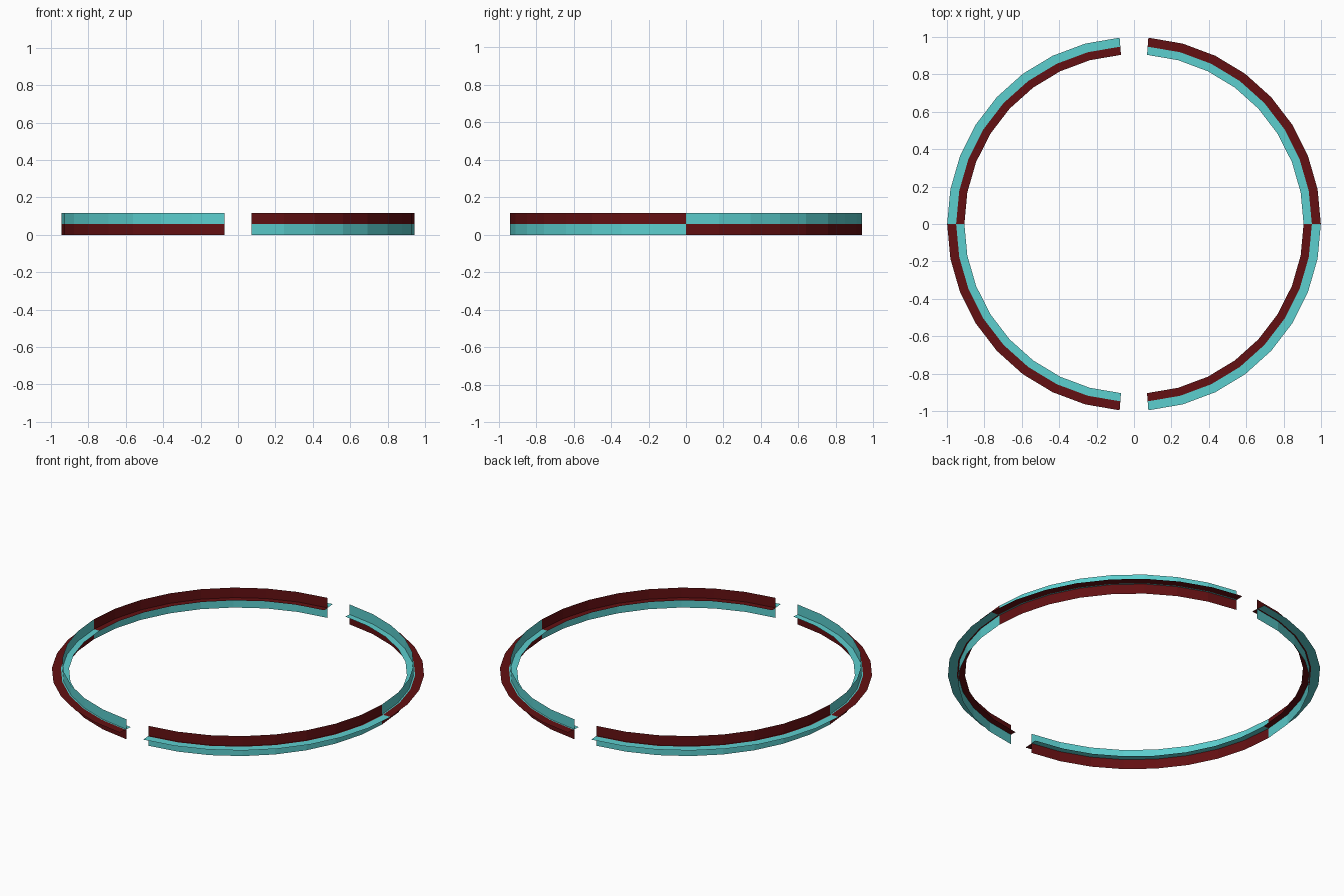
import bpy, bmesh, math

if "Cube" in bpy.data.objects:
    bpy.data.objects.remove(bpy.data.objects["Cube"])

R_IN, R_WALL, R_MID, R_OUT = 0.907, 0.943, 0.951, 0.999
H = 0.118
GAP = math.radians(4.4)   # half angle of the front and back openings
STEPS = 8                 # flat segments per quadrant


def material(name, rgb):
    m = bpy.data.materials.new(name)
    m.diffuse_color = (*rgb, 1)
    m.use_nodes = True
    m.node_tree.nodes["Principled BSDF"].inputs["Base Color"].default_value = m.diffuse_color
    return m


cyan = material("cyan", (0.107, 0.62, 0.62))
dark_red = material("dark red", (0.125, 0.005, 0.006))


def arc_sheet(name, start, end, profile, mats):
    """Sweep a (radius, z) profile around an arc; one material per strip."""
    bm = bmesh.new()
    rows = []
    for i in range(STEPS + 1):
        a = start + (end - start) * i / STEPS
        rows.append([bm.verts.new((r * math.cos(a), r * math.sin(a), z)) for r, z in profile])
    for a, b in zip(rows, rows[1:]):
        for k in range(len(profile) - 1):
            f = bm.faces.new((a[k], b[k], b[k + 1], a[k + 1]))
            f.material_index = k
    # band profile runs upward (flip to face out), flange runs outward (flip to face up)
    bm.normal_update()
    flange = profile[0][1] == profile[-1][1]
    f = next(iter(bm.faces))
    c = f.calc_center_median()
    facing = f.normal.z if flange else f.normal.x * c.x + f.normal.y * c.y
    if facing < 0:
        bmesh.ops.reverse_faces(bm, faces=bm.faces[:])
    me = bpy.data.meshes.new(name)
    bm.to_mesh(me)
    bm.free()
    for m in mats:
        me.materials.append(m)
    bpy.context.collection.objects.link(bpy.data.objects.new(name, me))


half = math.pi / 2
for q, label in enumerate(("back_right", "back_left", "front_left", "front_right")):
    start, end = q * half, (q + 1) * half
    if q % 2 == 0:
        end -= GAP
    else:
        start += GAP
    # colours swap from one quadrant to the next
    pair = (dark_red, cyan) if q % 2 == 0 else (cyan, dark_red)
    # upright band: lower and upper strip
    arc_sheet("upright_band_" + label, start, end,
              [(R_WALL, 0), (R_WALL, H / 2), (R_WALL, H)], pair)
    # flat flange: inner and outer strip
    arc_sheet("flat_flange_" + label, start, end,
              [(R_IN, H / 2), (R_MID, H / 2), (R_OUT, H / 2)], pair[::-1])
